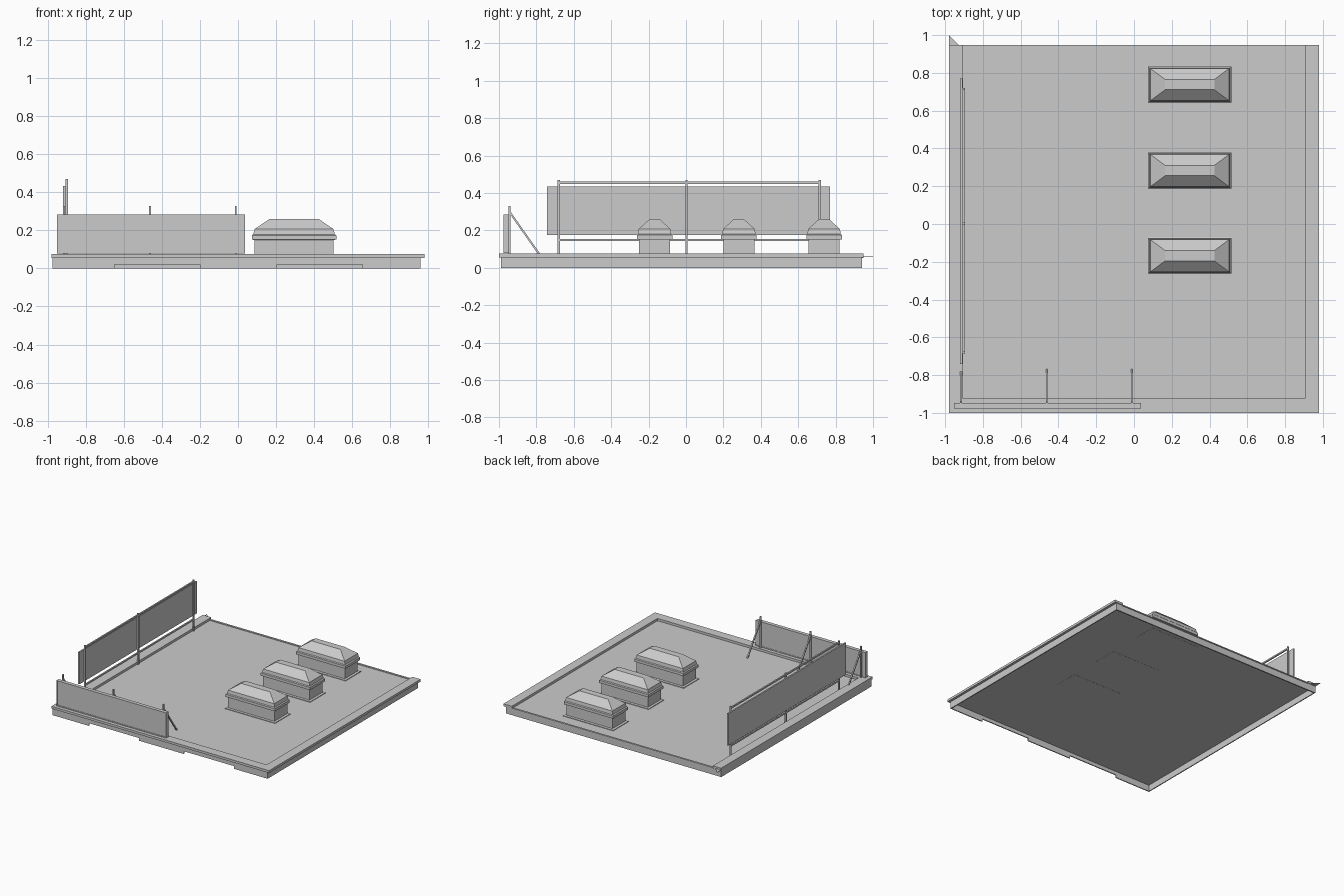
import bpy, bmesh
from mathutils import Vector

if "Cube" in bpy.data.objects:
    bpy.data.objects.remove(bpy.data.objects["Cube"])


def mesh_object(name, bm):
    bmesh.ops.recalc_face_normals(bm, faces=bm.faces)
    me = bpy.data.meshes.new(name)
    bm.to_mesh(me)
    bm.free()
    ob = bpy.data.objects.new(name, me)
    bpy.context.collection.objects.link(ob)
    return ob


def box(name, x0, x1, y0, y1, z0, z1):
    bm = bmesh.new()
    bmesh.ops.create_cube(bm, size=1)
    for v in bm.verts:
        v.co = ((x0 + x1) / 2 + v.co.x * (x1 - x0),
                (y0 + y1) / 2 + v.co.y * (y1 - y0),
                (z0 + z1) / 2 + v.co.z * (z1 - z0))
    return mesh_object(name, bm)


def prism(name, pts, offset):
    """Extrude a planar outline by an offset vector."""
    bm = bmesh.new()
    f = bm.faces.new([bm.verts.new(p) for p in pts])
    ext = bmesh.ops.extrude_face_region(bm, geom=[f])["geom"]
    bmesh.ops.translate(bm, vec=offset,
                        verts=[g for g in ext if isinstance(g, bmesh.types.BMVert)])
    return mesh_object(name, bm)


def stepped_block(name, cx, cy, sections):
    """Loft rectangles given as (half_x, half_y, z)."""
    bm = bmesh.new()
    rings = [[bm.verts.new((cx + sx * hx, cy + sy * hy, z))
              for sx, sy in ((-1, -1), (1, -1), (1, 1), (-1, 1))]
             for hx, hy, z in sections]
    for a, b in zip(rings, rings[1:]):
        for i in range(4):
            j = (i + 1) % 4
            bm.faces.new((a[i], a[j], b[j], b[i]))
    bm.faces.new(rings[0][::-1])
    bm.faces.new(rings[-1])
    return mesh_object(name, bm)


def bar(name, a, b, r):
    """Square bar between two points."""
    a, b = Vector(a), Vector(b)
    bm = bmesh.new()
    bmesh.ops.create_cube(bm, size=1)
    d = b - a
    bmesh.ops.scale(bm, vec=(2 * r, 2 * r, d.length), verts=bm.verts)
    ob = mesh_object(name, bm)
    ob.rotation_euler = d.to_track_quat('Z', 'Y').to_euler()
    ob.location = (a + b) / 2
    return ob


DECK = 0.055

# Roof deck
box("roof_deck", -0.97, 0.955, -0.985, 0.94, DECK - 0.004, DECK)

# Hanging fascia boards, the front one with two shallow notches
outline = [(-0.975, 0), (-0.65, 0), (-0.65, 0.022), (-0.2, 0.022), (-0.2, 0),
           (0.205, 0), (0.205, 0.022), (0.655, 0.022), (0.655, 0), (0.96, 0),
           (0.96, 0.06), (-0.975, 0.06)]
prism("front_fascia", [(x, -0.99, z) for x, z in outline], (0, 0.008, 0))
box("left_fascia", -0.977, -0.969, -0.99, 0.942, 0, 0.06)
box("right_fascia", 0.952, 0.96, -0.99, 0.942, 0, 0.06)
box("back_fascia", -0.975, 0.96, 0.932, 0.942, 0, 0.06)

# Raised edge caps
box("left_cap", -0.98, -0.905, -1.0, 0.948, 0.056, 0.075)
box("right_cap", 0.905, 0.98, -1.0, 0.948, 0.056, 0.075)
box("front_cap", -0.905, 0.905, -1.0, -0.925, 0.056, 0.075)
box("back_edge_trim", -0.905, 0.905, 0.932, 0.948, 0.052, 0.06)
prism("corner_flashing", [(-0.98, 0.948, 0.058), (-0.928, 0.948, 0.058),
                          (-0.98, 1.0, 0.058)], (0, 0, 0.003))

# Three skylights: skirt, curb, frame and hipped glazing
for i, cy in enumerate((0.738, 0.283, -0.168)):
    stepped_block(f"skylight_{i + 1}", 0.295, cy, [
        (0.225, 0.098, 0.050), (0.225, 0.098, 0.060), (0.208, 0.083, 0.063),
        (0.208, 0.083, 0.150), (0.222, 0.095, 0.152), (0.222, 0.095, 0.174),
        (0.214, 0.089, 0.180), (0.208, 0.085, 0.207), (0.130, 0.027, 0.260)])

# Long side screen on posts and rails
box("side_screen_panel", -0.920, -0.908, -0.742, 0.770, 0.175, 0.435)
for i, y in enumerate((-0.68, 0.003, 0.715)):
    box(f"side_screen_post_{i + 1}", -0.908, -0.895, y - 0.006, y + 0.006, DECK, 0.47)
for i, z in enumerate((0.148, 0.455)):
    box(f"side_screen_rail_{i + 1}", -0.907, -0.896, -0.68, 0.715, z - 0.006, z + 0.006)

# Front screen: panel with a slim raised frame
X0, X1, Z0, Z1 = -0.952, 0.036, 0.078, 0.284
box("front_screen_panel", X0 + 0.004, X1 - 0.004, -0.974, -0.949, Z0 + 0.004, Z1 - 0.004)
for n, x in (("left", X0), ("right", X1 - 0.008)):
    box(f"front_screen_{n}_frame", x, x + 0.008, -0.977, -0.947, Z0, Z1)
for n, z in (("lower", Z0), ("upper", Z1 - 0.008)):
    box(f"front_screen_{n}_frame", X0, X1, -0.977, -0.947, z, z + 0.008)

# Front screen posts and diagonal braces
for i, x in enumerate((-0.915, -0.462, -0.012)):
    box(f"front_screen_post_{i + 1}", x - 0.005, x + 0.005, -0.948, -0.938, DECK, 0.33)
    bar(f"front_screen_brace_{i + 1}", (x, -0.943, 0.298), (x, -0.772, DECK), 0.005)
